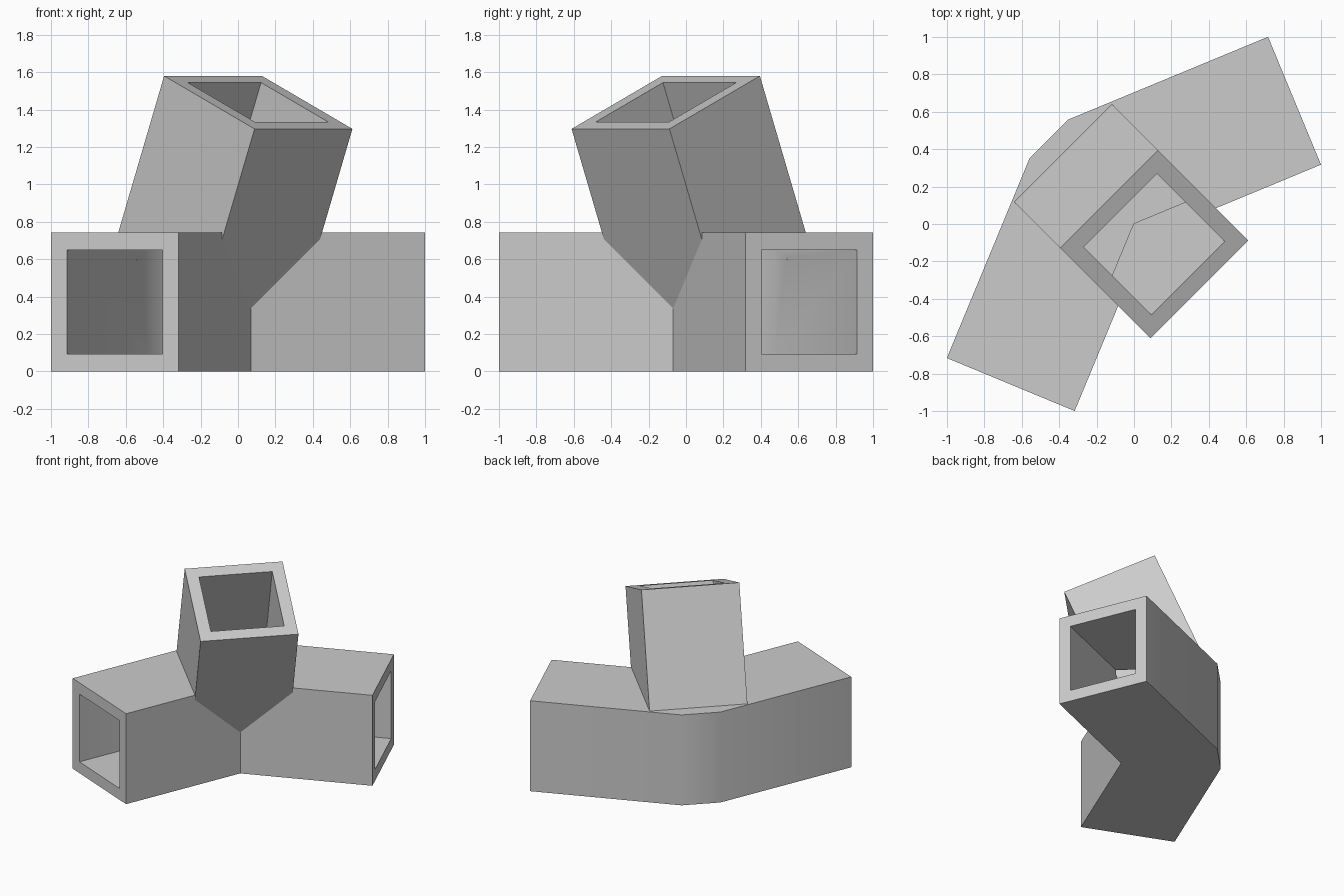
import bpy, bmesh
from math import sin, cos, tan, radians, sqrt
from mathutils import Vector

cube = bpy.data.objects.get("Cube")
if cube:
    bpy.data.objects.remove(cube)

A = radians(22.5)      # half bend of the elbow and tilt of the upper tube
W, T = 0.74, 0.093     # tube width and wall thickness
H = 0.743              # elbow height
REACH = 1.008          # arm length from the inner corner
CORNER = 0.097         # inner corner, along the diagonal

grey = bpy.data.materials.new("grey")
grey.use_nodes = True
colour = (0.6, 0.6, 0.6, 1)
grey.diffuse_color = colour
grey.node_tree.nodes["Principled BSDF"].inputs["Base Color"].default_value = colour


def place(s, p, z):
    """s runs along the front-left diagonal, p across it."""
    return Vector(((s + p) / sqrt(2), (p - s) / sqrt(2), z))


def loft(name, bottom, top):
    """Closed solid between two matching rings of points."""
    bm = bmesh.new()
    low = [bm.verts.new(place(*c)) for c in bottom]
    high = [bm.verts.new(place(*c)) for c in top]
    bm.faces.new(low)
    bm.faces.new(high)
    n = len(low)
    for i in range(n):
        j = (i + 1) % n
        bm.faces.new((low[i], low[j], high[j], high[i]))
    bmesh.ops.recalc_face_normals(bm, faces=bm.faces)
    mesh = bpy.data.meshes.new(name)
    bm.to_mesh(mesh)
    bm.free()
    mesh.materials.append(grey)
    ob = bpy.data.objects.new(name, mesh)
    bpy.context.collection.objects.link(ob)
    return ob


def elbow(name, inset, extra):
    """Bent square bar with a bevelled outer corner."""
    s0 = CORNER - inset / cos(A)
    width = W - 2 * inset
    back = CORNER - W + inset
    bevel = (back - (s0 - width / cos(A))) / tan(A)
    length = REACH + extra + inset * tan(A)
    end = (s0 + length * sin(A), length * cos(A))
    far = (end[0] - width * cos(A), end[1] + width * sin(A))
    half = [end, far, (back, bevel)]
    ring = [(s0, 0)] + half + [(s, -p) for s, p in reversed(half)]
    return loft(name, [(s, p, inset) for s, p in ring],
                [(s, p, H - inset) for s, p in ring])


def branch(name, inset, extra, back_z):
    """Tilted square bar whose foot ends inside the elbow."""
    half = W / 2 - inset
    rim, foot = [], []
    for depth, low_z in ((inset, 0.25), (W - inset, back_z)):
        s, z = 0.495 - depth * cos(A), 1.297 + depth * sin(A)
        top = (s + extra * sin(A), z + extra * cos(A))
        low = (s - (z - low_z) * tan(A), low_z)
        sides = (half, -half) if not rim else (-half, half)
        rim += [(top[0], p, top[1]) for p in sides]
        foot += [(low[0], p, low[1]) for p in sides]
    return loft(name, foot, rim)


def combine(target, other, operation):
    mod = target.modifiers.new(operation, "BOOLEAN")
    mod.operation, mod.solver, mod.object = operation, "EXACT", other
    bpy.context.view_layer.objects.active = target
    bpy.ops.object.modifier_apply(modifier=mod.name)
    bpy.data.objects.remove(other)


# Outer shell, then the connected hollow through all three tubes
joint = elbow("three_way_tube_joint", 0, 0)
combine(joint, branch("upper_tube", 0, 0, 0.72), "UNION")
combine(joint, elbow("elbow_hollow", T, 0.1), "DIFFERENCE")
combine(joint, branch("upper_hollow", T, 0.1, 0.6), "DIFFERENCE")

# Soft outer bend, crisp edges elsewhere
bpy.ops.object.select_all(action="DESELECT")
joint.select_set(True)
bpy.context.view_layer.objects.active = joint
bpy.ops.object.shade_smooth_by_angle(angle=radians(30))
